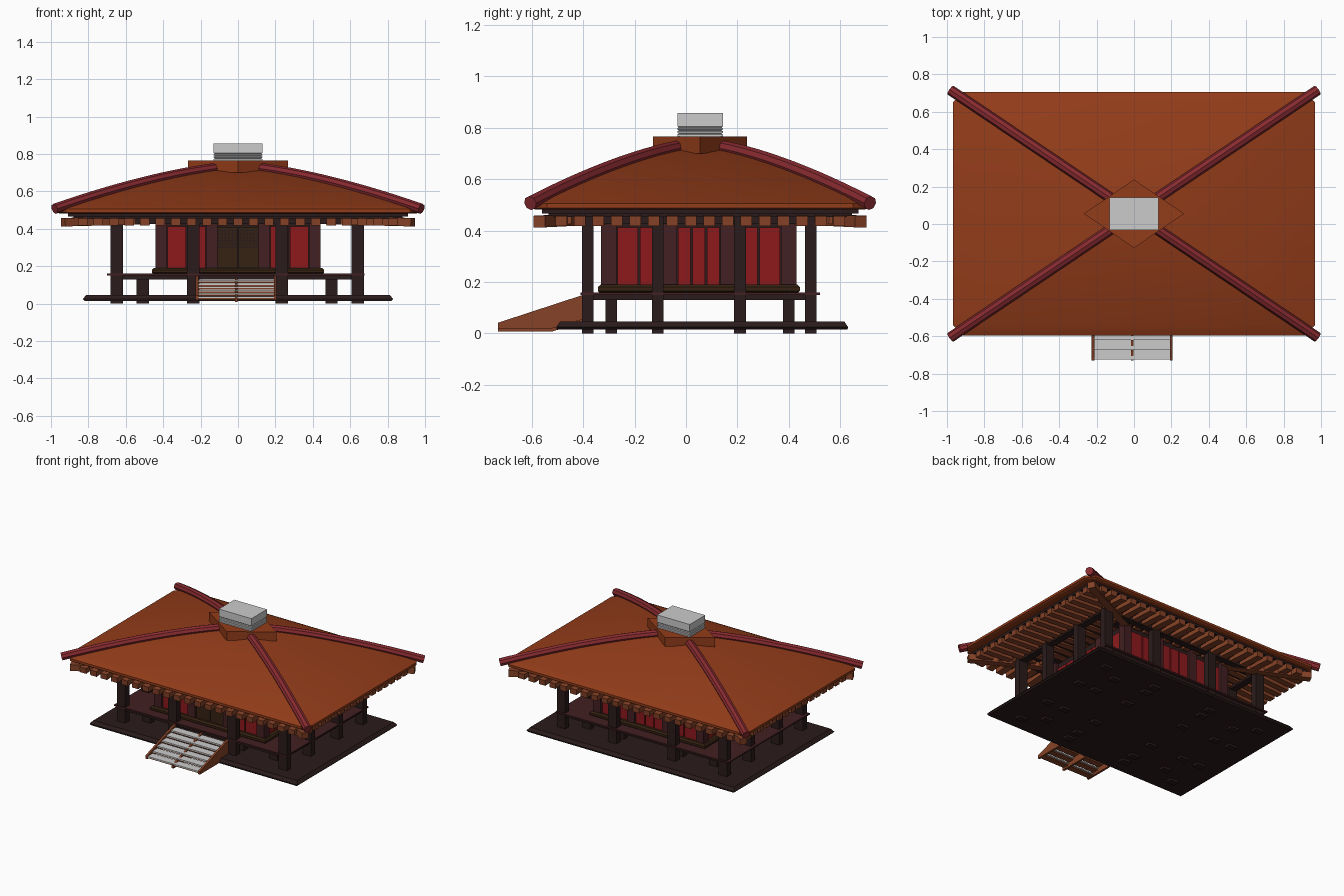
import bpy, bmesh, math
from mathutils import Vector, Matrix

if "Cube" in bpy.data.objects:
    bpy.data.objects.remove(bpy.data.objects["Cube"])

CY = 0.055  # the building sits slightly behind the origin because of the stairs


def mat(name, r, g, b):
    m = bpy.data.materials.new(name)
    m.diffuse_color = (r, g, b, 1)
    m.use_nodes = True
    m.node_tree.nodes["Principled BSDF"].inputs["Base Color"].default_value = m.diffuse_color
    return m


ROOF = mat("roof_orange", 0.29, 0.045, 0.010)
RIDGE = mat("ridge_red", 0.25, 0.024, 0.030)
RED = mat("panel_red", 0.27, 0.010, 0.012)
DARK = mat("dark_wood", 0.024, 0.011, 0.011)
WALL = mat("wall_wood", 0.055, 0.014, 0.016)
BROWN = mat("door_brown", 0.035, 0.016, 0.006)
RAFTER = mat("rafter_wood", 0.24, 0.055, 0.020)


def finish(name, bm, m=None):
    bmesh.ops.recalc_face_normals(bm, faces=bm.faces)
    me = bpy.data.meshes.new(name)
    bm.to_mesh(me)
    bm.free()
    ob = bpy.data.objects.new(name, me)
    bpy.context.collection.objects.link(ob)
    if m:
        me.materials.append(m)
    return ob


def add_box(bm, x0, x1, y0, y1, z0, z1):
    M = Matrix.Translation(((x0 + x1) / 2, (y0 + y1) / 2, (z0 + z1) / 2))
    bmesh.ops.create_cube(bm, size=1, matrix=M @ Matrix.Diagonal((x1 - x0, y1 - y0, z1 - z0, 1)))


def boxes(name, items, m=None):
    bm = bmesh.new()
    for b in items:
        add_box(bm, *b)
    return finish(name, bm, m)


def add_beam(bm, a, b, w, h):
    a, b = Vector(a), Vector(b)
    d = (b - a).normalized()
    s = d.cross(Vector((0, 0, 1))).normalized()
    R = Matrix((d, s, s.cross(d))).transposed().to_4x4()
    bmesh.ops.create_cube(bm, size=1, matrix=Matrix.Translation((a + b) / 2) @ R
                          @ Matrix.Diagonal(((b - a).length, w, h, 1)))


def add_loft(bm, rings):
    vs = [[bm.verts.new(p) for p in r] for r in rings]
    n = len(vs[0])
    for a, b in zip(vs, vs[1:]):
        for i in range(n):
            bm.faces.new((a[i], a[(i + 1) % n], b[(i + 1) % n], b[i]))
    bm.faces.new(vs[0])
    bm.faces.new(vs[-1])


def rect(hx, hy, z, cy=CY):
    return [(-hx, cy - hy, z), (hx, cy - hy, z), (hx, cy + hy, z), (-hx, cy + hy, z)]


# Ground slab with sloped edges
bm = bmesh.new()
add_loft(bm, [rect(.82, .565, .015, .063), rect(.83, .567, .025, .063), rect(.81, .552, .047, .063)])
finish("ground_slab", bm, DARK)

# Tall posts around the veranda and short posts under the deck
PX, PY = (-.648, -.24, .233, .64), (-.382, -.11, .21, .485)
tall = [(x, y) for i, x in enumerate(PX) for j, y in enumerate(PY) if i in (0, 3) or j in (0, 3)]
boxes("tall_posts", [(x - .033, x + .033, y - .023, y + .023, 0, .46) for x, y in tall], DARK)
short = [(x, y) for x in (-.51, -.24, .233, .50) for y in (-.29, -.11, .21, .40)]
boxes("short_posts", [(x - .033, x + .033, y - .022, y + .022, 0, .14) for x, y in short], DARK)

# Deck
boxes("deck_frame", [(-.66, .655, -.395, .50, .13, .152)], DARK)
boxes("deck_boards", [(-.70, .675, -.41, .52, .15, .16)], WALL)

# Inner hall: sill, core, corner posts
def sill(hx, hy, z):
    return rect(hx, hy, z, .05)
bm = bmesh.new()
add_loft(bm, [sill(.45, .385, .158), sill(.46, .393, .165), sill(.46, .393, .18), sill(.45, .382, .19)])
finish("hall_sill", bm, BROWN)
boxes("hall_core", [(-.415, .415, -.305, .405, .16, .47)], DARK)
WX, WY = (-.41, -.14, .14, .41), (-.30, -.065, .165, .40)
wp = [(x, y) for i, x in enumerate(WX) for j, y in enumerate(WY) if i in (0, 3) or j in (0, 3)]
boxes("wall_posts", [(x - .03, x + .03, y - .03, y + .03, .185, .47) for x, y in wp], WALL)

# Red panels split by mullion gaps, on all four sides
red = []
def split(a, b, n):
    w = (b - a) / n
    return [(a + i * w + .004, a + (i + 1) * w - .004) for i in range(n)]
for i in range(3):
    n = 3 if i == 1 else 2
    for a, b in split(WY[i] + .03, WY[i + 1] - .03, n):
        red += [(-.425, -.41, a, b, .19, .412), (.41, .425, a, b, .19, .412)]
    for a, b in split(WX[i] + .03, WX[i + 1] - .03, n):
        red.append((a, b, .40, .415, .19, .412))
        if i != 1:
            red.append((a, b, -.315, -.30, .19, .412))
boxes("red_panels", red, RED)

# Front double door with lattice
boxes("door_leaves", [(-.11, -.003, -.317, -.30, .19, .41), (.003, .11, -.317, -.30, .19, .41)], BROWN)
bars = []
for s in (-.105, .01):
    bars += [(s + i * .019 - .003, s + i * .019 + .003, -.323, -.316, .30, .39) for i in range(6)]
    bars += [(s, s + .095, -.323, -.316, .30 + i * .018 - .003, .30 + i * .018 + .003) for i in range(6)]
boxes("door_lattice", bars, DARK)

# Beams carrying the eaves
boxes("eave_beams", [(-.68, .673, y - .022, y + .022, .425, .46) for y in (-.382, .485)]
      + [(x - .025, x + .025, -.40, .505, .425, .46) for x in (-.648, .64)], DARK)
boxes("soffit", [(-.88, .88, CY - .59, CY + .59, .452, .468),
                 (-.91, .91, CY - .615, CY + .615, .466, .49)], DARK)

# Rafters on all four sides plus the diagonal corner rafters
bm = bmesh.new()
for s in (-1, 1):
    for i in range(21):
        x = -.83 + i * .083
        v = max(.36, abs(x) * .67)
        add_beam(bm, (x, CY + s * .635, .437), (x, CY + s * v, .437 + .06 * (.635 - v)), .05, .038)
    for i in range(16):
        y = -.54 + i * .072
        v = max(.42, abs(y) * 1.5)
        add_beam(bm, (s * .92, CY + y, .437), (s * v, CY + y, .437 + .06 * (.92 - v)), .045, .038)
    for t in (-1, 1):
        add_beam(bm, (s * .935, CY + t * .625, .435), (s * .43, CY + t * .37, .448), .05, .045)
finish("rafters", bm, RAFTER)


# Curved hip roof
def roof_z(t):
    return .727 - .222 * t ** 1.5


def roof_ring(t, z):
    hx, hy, c = .968 * t, .652 * t, .003 * t + .045 * t ** 8
    d = c * 1.2
    return [(sx * (hx - a), CY + sy * (hy - b), z) for sx, sy, a, b in (
        (-1, -1, 0, d), (-1, -1, c, 0), (1, -1, c, 0), (1, -1, 0, d),
        (1, 1, 0, d), (1, 1, c, 0), (-1, 1, c, 0), (-1, 1, 0, d))]


bm = bmesh.new()
ts = [1 - .94 * i / 12 for i in range(13)]
add_loft(bm, [roof_ring(.985, .482), roof_ring(1, .488)] + [roof_ring(t, roof_z(t)) for t in ts])
roof = finish("roof", bm, ROOF)

# Round ridge rolls along the four hips
bm = bmesh.new()
N = 8
for sx in (-1, 1):
    for sy in (-1, 1):
        side = Vector((-sy * .652, sx * .968, 0)).normalized()
        rings = []
        for i in range(13):
            t = .12 + .893 * i / 12
            c = Vector((sx * .968 * t, CY + sy * .652 * t, roof_z(t) + .006))
            tan = Vector((sx * .968, sy * .652, -.333 * t ** .5)).normalized()
            up = side.cross(tan)
            rings.append([c + .028 * (math.cos(k * math.tau / N) * side + math.sin(k * math.tau / N) * up)
                          for k in range(N)])
        add_loft(bm, rings)
ridges = finish("hip_ridges", bm, RIDGE)

# Diamond cap and grey finial block with a grooved foot
bm = bmesh.new()
add_loft(bm, [[(-.268, CY, z), (0, CY - .183, z), (.268, CY, z), (0, CY + .183, z)] for z in (.70, .765)])
finish("roof_cap", bm, ROOF)
bm = bmesh.new()
prof = [(0, .76), (0, .774), (.006, .777), (0, .78), (0, .786), (.006, .789), (0, .792),
        (0, .797), (.004, .80), (0, .805), (0, .857)]
add_loft(bm, [rect(.13 - i, .088 - i, z) for i, z in prof])
finish("finial_block", bm)

# Stairs: stringers, treads and the boards beneath them
bm = bmesh.new()
side = [(-.73, .02), (-.73, .042), (-.40, .15), (-.40, .055), (-.52, .02)]
for x0, x1 in ((-.227, -.212), (-.017, -.003), (.192, .207)):
    add_loft(bm, [[(x, y, z - (.012 if x0 == -.017 else 0)) for y, z in side] for x in (x0, x1)])
finish("stair_stringers", bm, RAFTER)
treads, boards = [], []
for i in range(6):
    y, z = -.725 + i * .053, .038 + i * .0175
    treads.append((-.213, .193, y, y + .058, z - .008, z))
    boards.append((-.213, .193, y + .006, y + .05, z - .016, z - .007))
boxes("stair_treads", treads)
boxes("stair_boards", boards, RAFTER)

# Smooth the curved roof parts while keeping sharp edges
for ob in (roof, ridges):
    bpy.ops.object.select_all(action='DESELECT')
    ob.select_set(True)
    bpy.context.view_layer.objects.active = ob
    bpy.ops.object.shade_smooth_by_angle(angle=math.radians(20))
